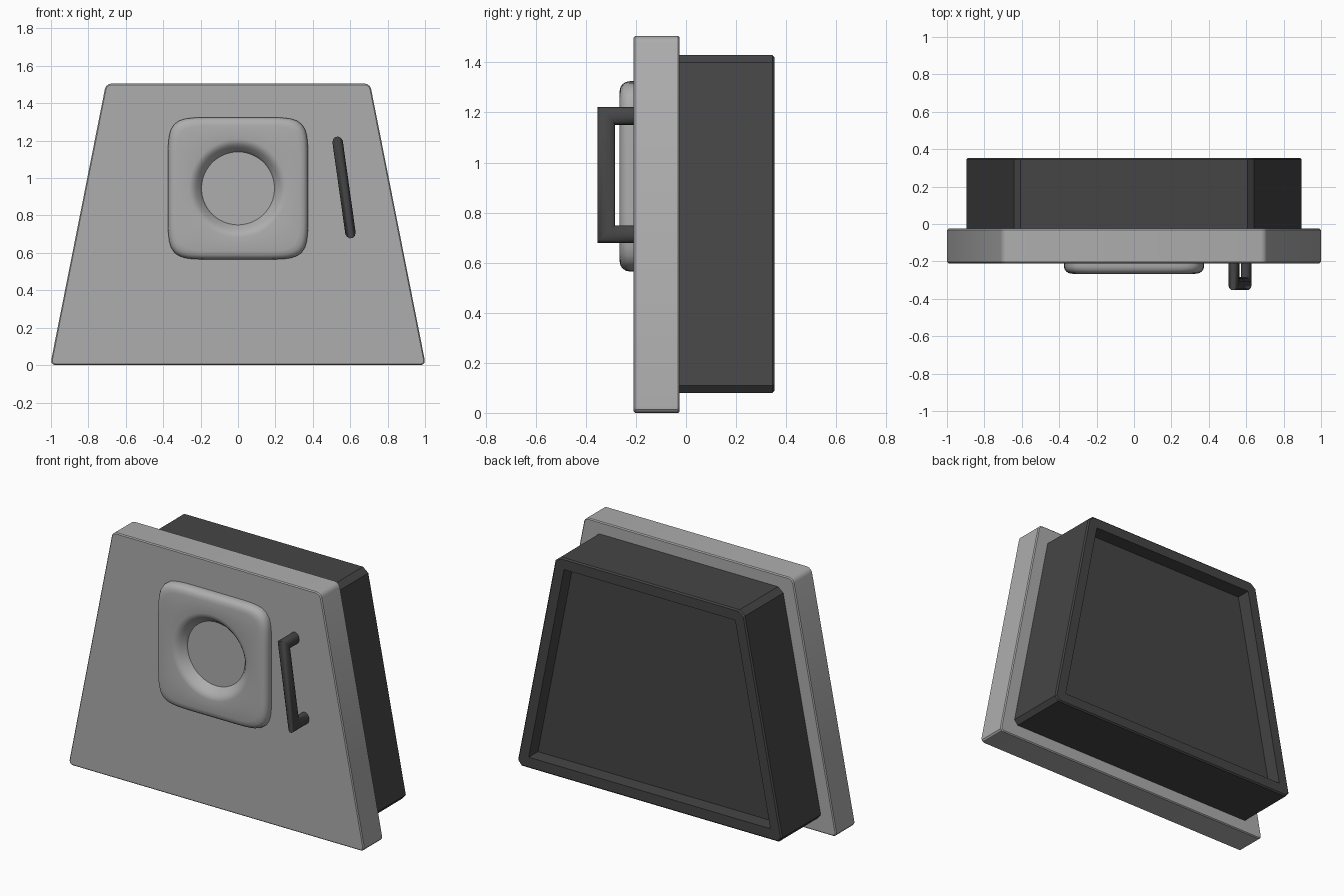
import bpy, bmesh, math
from mathutils import Vector

if "Cube" in bpy.data.objects:
    bpy.data.objects.remove(bpy.data.objects["Cube"])


def material(name, v):
    m = bpy.data.materials.new(name)
    m.diffuse_color = (v, v, v, 1)
    m.use_nodes = True
    m.node_tree.nodes["Principled BSDF"].inputs["Base Color"].default_value = m.diffuse_color
    return m


grey = material("light_grey", 0.42)
dark = material("dark_grey", 0.06)


def finish(bm, name, mat, angle=30):
    bmesh.ops.recalc_face_normals(bm, faces=bm.faces[:])
    me = bpy.data.meshes.new(name)
    bm.to_mesh(me)
    bm.free()
    me.materials.append(mat)
    ob = bpy.data.objects.new(name, me)
    bpy.context.collection.objects.link(ob)
    bpy.ops.object.select_all(action='DESELECT')
    ob.select_set(True)
    bpy.context.view_layer.objects.active = ob
    bpy.ops.object.shade_smooth_by_angle(angle=math.radians(angle))
    return ob


def loft(bm, rings, caps=False):
    """Join equal-length closed rings of points with quads."""
    vs = [[bm.verts.new(p) for p in r] for r in rings]
    n = len(vs[0])
    for a, b in zip(vs, vs[1:]):
        for i in range(n):
            j = (i + 1) % n
            bm.faces.new((a[i], a[j], b[j], b[i]))
    if caps:
        bm.faces.new(vs[0])
        bm.faces.new(vs[-1])


def trapezoid(half_bottom, half_top, z0, z1, y0, y1, corner, segments, rims, rim):
    """Trapezoid slab with rounded corners and softened cap edges."""
    bm = bmesh.new()
    prof = [(-half_bottom, z0), (half_bottom, z0), (half_top, z1), (-half_top, z1)]
    loft(bm, [[(x, y, z) for x, z in prof] for y in (y0, y1)], caps=True)
    bmesh.ops.recalc_face_normals(bm, faces=bm.faces[:])
    along = [e for e in bm.edges if abs(e.verts[0].co.y - e.verts[1].co.y) > 0.01]
    bmesh.ops.bevel(bm, geom=along, offset=corner, segments=segments,
                    profile=0.5, affect='EDGES')
    cap = [e for e in bm.edges if any(all(abs(v.co.y - y) < 1e-4 for v in e.verts) for y in rims)]
    bmesh.ops.bevel(bm, geom=cap, offset=rim, segments=1, profile=0.5, affect='EDGES')
    return bm


# Front panel
Y0, Y1, BACK = -0.21, -0.025, 0.353
finish(trapezoid(1.004, 0.706, 0, 1.505, Y0, Y1, 0.028, 3, (Y0, Y1), 0.006),
       "front_panel", grey)

# Rear housing with a recessed back
bm = trapezoid(0.902, 0.636, 0.08, 1.43, Y1 - 0.01, BACK, 0.03, 1, (BACK,), 0.008)
bm.faces.ensure_lookup_table()
back = max(bm.faces, key=lambda f: f.calc_center_median().y)
bmesh.ops.inset_region(bm, faces=[back], thickness=0.06, use_even_offset=True)
floor = bmesh.ops.extrude_discrete_faces(bm, faces=[back])["faces"][0]
bmesh.ops.translate(bm, verts=floor.verts[:], vec=(0, -0.09, 0))
finish(bm, "rear_housing", dark, 20)

# Cushion-shaped plate with a round dished opening
N, CZ, POWER = 96, 0.945, 7
angles = [2 * math.pi * i / N for i in range(N)]


def squircle(inset, y):
    pts = []
    for a in angles:
        c, s = math.cos(a), math.sin(a)
        r = (abs(c) ** POWER + abs(s) ** POWER) ** (-1 / POWER)
        pts.append((r * c * (0.375 - inset), y, CZ + r * s * (0.38 - inset)))
    return pts


def circle(r, y):
    return [(r * math.cos(a), y, CZ + r * math.sin(a)) for a in angles]


outer = [(0, -0.2), (0, -0.225), (0.003, -0.24), (0.011, -0.253), (0.024, -0.262), (0.045, -0.266)]
inner = [(0.262, -0.266), (0.247, -0.263), (0.232, -0.254), (0.218, -0.24),
         (0.206, -0.224), (0.195, -0.211), (0.193, -0.2)]
bm = bmesh.new()
loft(bm, [squircle(d, y) for d, y in outer] + [circle(r, y) for r, y in inner])
finish(bm, "dished_plate", grey, 50)

# Tilted pull handle: one mitred bar bent back to the panel at both ends
top, bottom = Vector((0.529, 0, 1.22)), Vector((0.605, 0, 0.68))
mid = (top + bottom) / 2
along = (top - bottom).normalized()
across = Vector((along.z, 0, -along.x))
reach, hw, ht = (top - bottom).length / 2 - 0.034, 0.028, 0.035
rings = []
for side, y, mitre in ((1, -0.2, 0), (1, -0.318, 1), (-1, -0.318, 1), (-1, -0.2, 0)):
    ring = []
    for k in range(12):
        a = 2 * math.pi * (k + 0.5) / 12
        w, s = hw * math.cos(a) / math.cos(math.pi / 12), ht * math.sin(a) / math.cos(math.pi / 12)
        ring.append(mid + across * w + along * side * (reach + s) + Vector((0, y - mitre * s, 0)))
    rings.append(ring)
bm = bmesh.new()
loft(bm, rings, caps=True)
finish(bm, "pull_handle", dark, 40)
